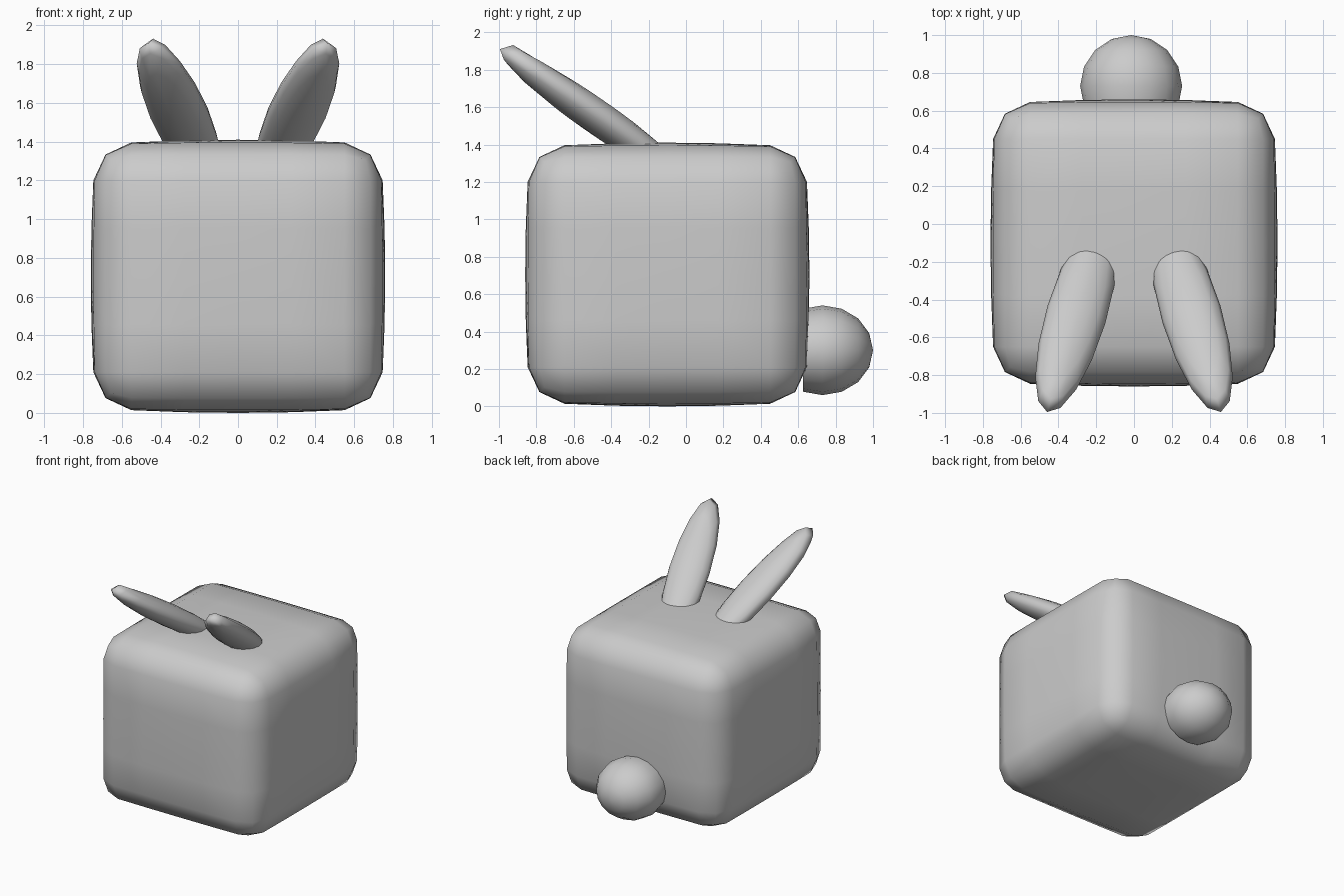
import bpy, bmesh
from mathutils import Vector, Matrix

cube = bpy.data.objects.get("Cube")
if cube:
    bpy.data.objects.remove(cube, do_unlink=True)

grey = bpy.data.materials.new("plain_grey")
grey.use_nodes = True
grey.diffuse_color = (0.6, 0.6, 0.6, 1)
grey.node_tree.nodes["Principled BSDF"].inputs["Base Color"].default_value = (0.6, 0.6, 0.6, 1)


def finish(bm, name):
    """Turn a bmesh into a smooth shaded object."""
    bmesh.ops.recalc_face_normals(bm, faces=bm.faces)
    for f in bm.faces:
        f.smooth = True
    mesh = bpy.data.meshes.new(name)
    bm.to_mesh(mesh)
    bm.free()
    mesh.materials.append(grey)
    obj = bpy.data.objects.new(name, mesh)
    bpy.context.collection.objects.link(obj)
    return obj


# Body: gridded cube rounded at the edges, with gently bulging sides
half, radius, bulge = Vector((0.735, 0.735, 0.68)), 0.185, 0.025
bm = bmesh.new()
bmesh.ops.create_cube(bm, size=2)
bmesh.ops.subdivide_edges(bm, edges=bm.edges[:], cuts=5, use_grid_fill=True)
for v in bm.verts:
    core, push = Vector(), Vector()
    for i in range(3):
        t = max(-1, min(1, v.co[i] * 1.5))
        core[i] = t * (half[i] - radius)
        if abs(v.co[i]) > 0.9:
            push[i] = 1 if v.co[i] > 0 else -1
    p = core + push.normalized() * radius
    q = Vector(p[i] / half[i] for i in range(3))
    for i in range(3):
        j, k = (i + 1) % 3, (i + 2) % 3
        p[i] += bulge * q[i] ** 3 * max(0, 1 - q[j] ** 2) * max(0, 1 - q[k] ** 2)
    v.co = p + Vector((0, -0.1, 0.705))
finish(bm, "body")

# Ears: long flattened ellipsoids leaning forward and outward
for side, name in ((1, "left_ear"), (-1, "right_ear")):
    length = Vector((0.155, -0.515, 0.36))
    width = Vector((0.95, 0.29, 0)).normalized()
    thick = width.cross(length).normalized()
    if thick.z < 0:
        thick.negate()
    bm = bmesh.new()
    bmesh.ops.create_uvsphere(bm, u_segments=16, v_segments=8, radius=1)
    for v in bm.verts:
        u, w, t = v.co
        lift = 0.04 * max(0, u) ** 6 if t > 0.1 else 0
        p = Vector((0.305, -0.48, 1.55)) + length * u + width * w * 0.16 + thick * (t * 0.09 + lift)
        v.co = (p.x * side, p.y, p.z)
    finish(bm, name)

# Tail: ball with its hidden inner end cut off
bm = bmesh.new()
bmesh.ops.create_uvsphere(bm, u_segments=16, v_segments=8, radius=1)
bmesh.ops.rotate(bm, verts=bm.verts, matrix=Matrix.Rotation(1.5708, 3, "X"))
bmesh.ops.delete(bm, geom=[v for v in bm.verts if v.co.y < -0.5], context="VERTS")
for v in bm.verts:
    v.co = Vector((v.co.x * 0.27 - 0.015, v.co.y * 0.27 + 0.73, v.co.z * 0.24 + 0.3))
finish(bm, "tail")
